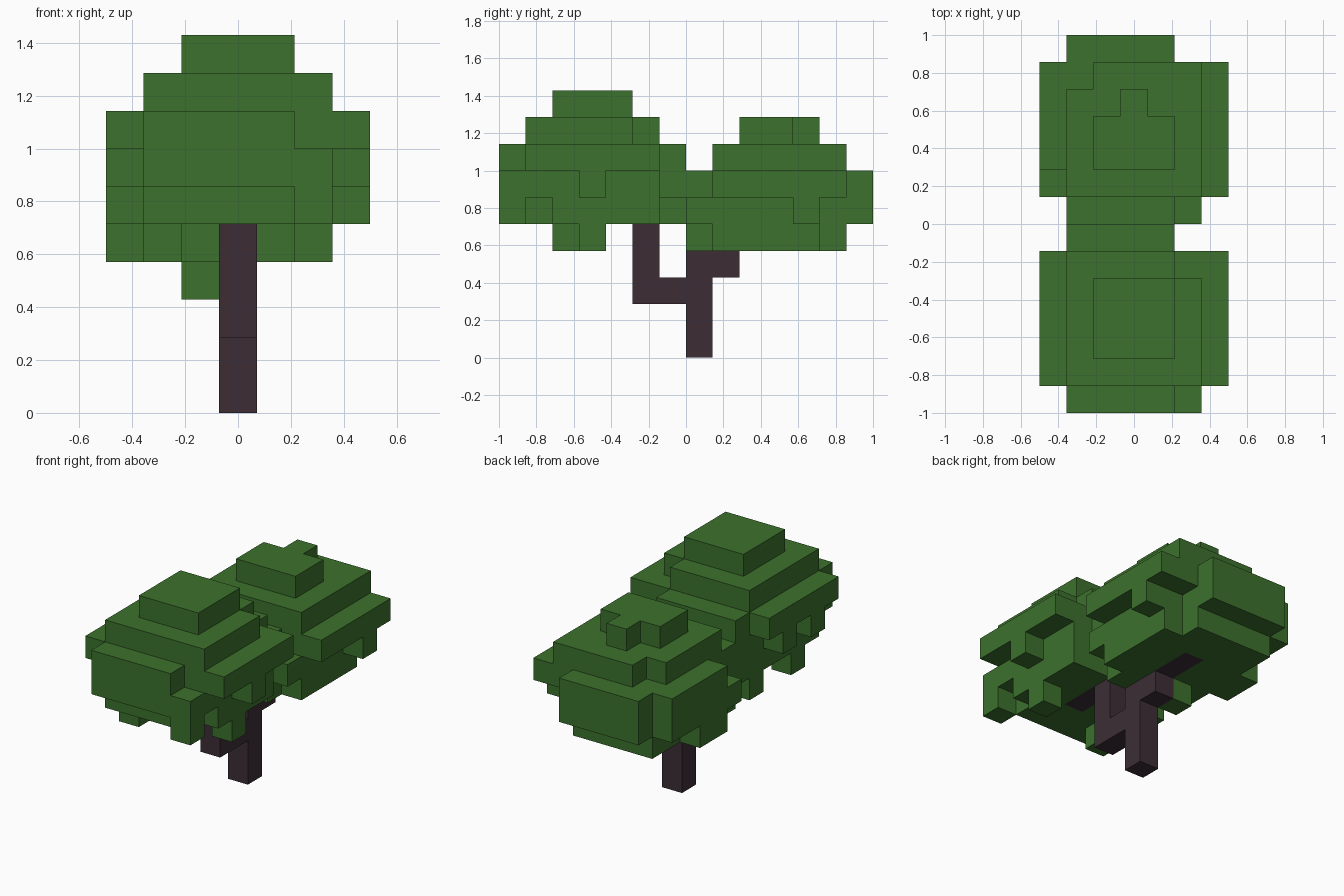
import bpy, bmesh
from mathutils import Vector

if "Cube" in bpy.data.objects:
    bpy.data.objects.remove(bpy.data.objects["Cube"])

U = 1 / 7                       # edge of one block
ORIGIN = Vector((-0.5, -1.0, 0.0))


def blocks(boxes):
    """Fill inclusive ranges (x0, x1, y0, y1, z0, z1) with unit blocks."""
    cells = set()
    for x0, x1, y0, y1, z0, z1 in boxes:
        cells |= {(x, y, z) for x in range(x0, x1 + 1)
                  for y in range(y0, y1 + 1) for z in range(z0, z1 + 1)}
    return cells


def material(name, color):
    m = bpy.data.materials.new(name)
    m.diffuse_color = (*color, 1)
    m.use_nodes = True
    m.node_tree.nodes["Principled BSDF"].inputs["Base Color"].default_value = m.diffuse_color
    return m


def skin(name, cells, solid, mat):
    """Make the outer faces of the blocks, merged into flat regions."""
    bm = bmesh.new()
    cache = {}

    def vert(p):
        if p not in cache:
            cache[p] = bm.verts.new(ORIGIN + Vector(p) * U)
        return cache[p]

    for c in sorted(cells):
        for axis in range(3):
            for side in (0, 1):
                n = list(c)
                n[axis] += 2 * side - 1
                if tuple(n) in solid:
                    continue
                a, b = (axis + 1) % 3, (axis + 2) % 3
                loop = []
                for da, db in ((0, 0), (1, 0), (1, 1), (0, 1)):
                    p = list(c)
                    p[axis] += side
                    p[a] += da
                    p[b] += db
                    loop.append(vert(tuple(p)))
                bm.faces.new(loop if side else loop[::-1])
    me = bpy.data.meshes.new(name)
    bm.to_mesh(me)
    bm.free()
    me.materials.append(mat)
    ob = bpy.data.objects.new(name, me)
    bpy.context.collection.objects.link(ob)


# Forked trunk with branches running into both crowns
trunk = blocks([
    (3, 3, 7, 7, 0, 3),
    (3, 3, 5, 6, 2, 2), (3, 3, 5, 5, 3, 5), (3, 3, 3, 4, 5, 5),
    (3, 3, 8, 8, 3, 3), (3, 3, 8, 10, 4, 4),
])

# Tall front crown
front = blocks([
    (2, 4, 2, 4, 9, 9),                         # cap
    (1, 4, 1, 5, 8, 8), (5, 5, 1, 4, 8, 8),     # second tier
    (0, 6, 1, 5, 7, 7), (1, 4, 6, 6, 6, 7),     # wide tier
    (1, 4, 0, 0, 6, 7), (5, 5, 0, 0, 5, 6),     # front panel
    (1, 5, 1, 5, 6, 6), (6, 6, 3, 3, 6, 6),
    (0, 0, 2, 2, 6, 6), (0, 0, 4, 4, 6, 6),
    (1, 4, 1, 5, 5, 5), (5, 5, 2, 5, 5, 5), (1, 3, 6, 6, 5, 5),
    (5, 5, 3, 3, 4, 4), (1, 1, 2, 2, 4, 4), (1, 1, 5, 5, 4, 4),  # hanging tufts
]) - trunk

# Lower back crown
back = blocks([
    (2, 4, 9, 10, 8, 8), (3, 3, 11, 11, 8, 8),    # cap
    (1, 5, 8, 11, 7, 7), (2, 5, 12, 12, 7, 7),    # second tier
    (1, 6, 8, 12, 6, 6), (0, 0, 9, 12, 5, 6),     # wide tier
    (1, 4, 7, 7, 6, 6), (1, 4, 13, 13, 5, 6),
    (1, 5, 7, 11, 5, 5), (1, 4, 12, 12, 5, 5),
    (0, 0, 8, 8, 5, 5), (6, 6, 11, 11, 5, 5),
    (1, 4, 7, 12, 4, 4), (5, 5, 8, 11, 4, 4),     # underside
    (0, 0, 9, 10, 4, 4), (2, 2, 8, 8, 3, 3),      # hanging tufts
]) - trunk

solid = trunk | front | back
bark = material("dark bark", (0.045, 0.027, 0.036))
leaf = material("leaf green", (0.045, 0.165, 0.026))
skin("trunk", trunk, solid, bark)
skin("front_crown", front, solid, leaf)
skin("back_crown", back, solid, leaf)
